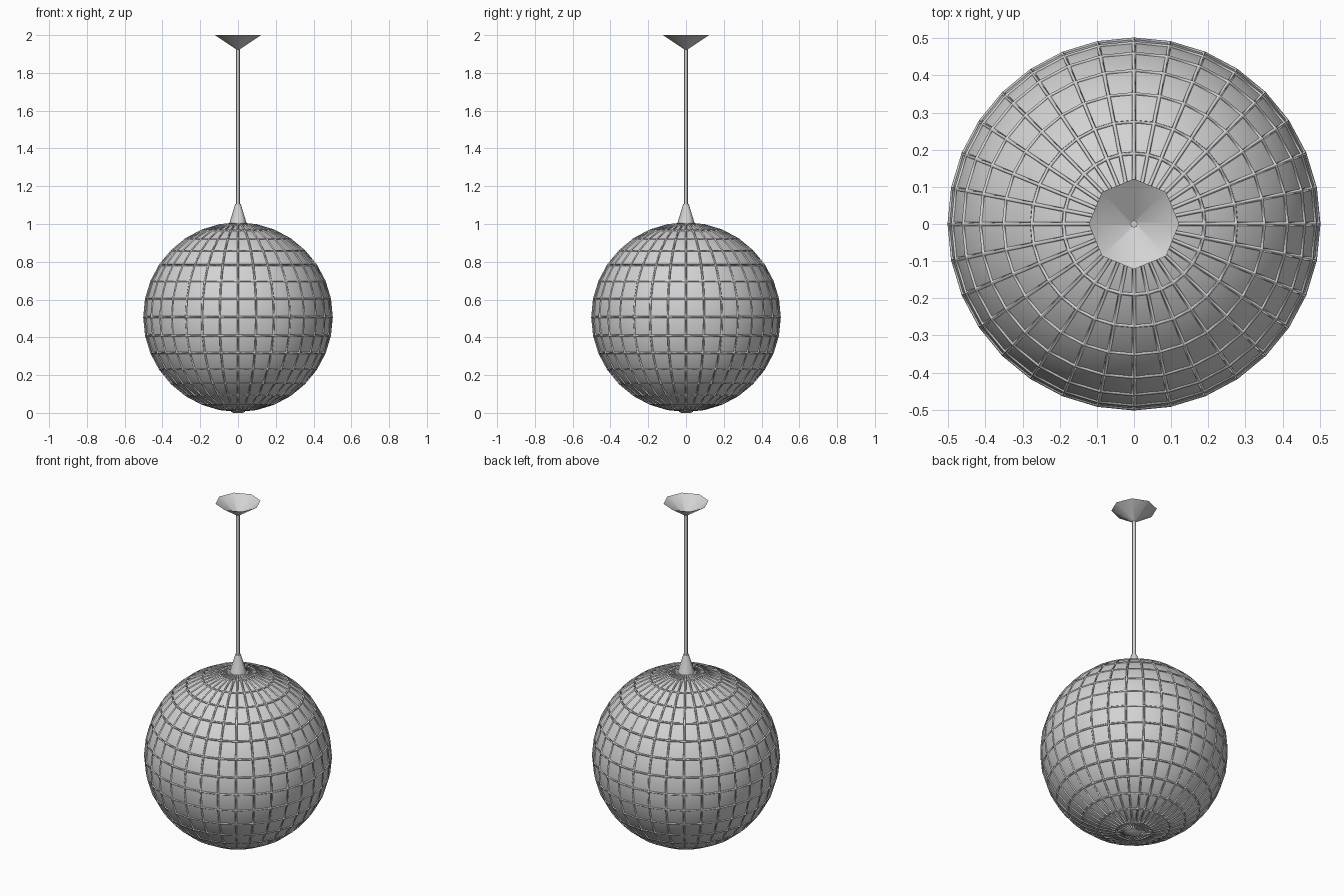
import bpy
import math

cube = bpy.data.objects.get("Cube")
if cube:
    bpy.data.objects.remove(cube, do_unlink=True)

# One pale grey for the whole lamp
grey = bpy.data.materials.new("pale grey")
grey.use_nodes = True
grey.diffuse_color = (0.65, 0.65, 0.65, 1)
grey.node_tree.nodes["Principled BSDF"].inputs["Base Color"].default_value = grey.diffuse_color

CENTRE = 0.507
RADIUS = 0.497


def finish(name, angle):
    obj = bpy.context.object
    obj.name = name
    obj.data.materials.append(grey)
    bpy.ops.object.shade_smooth_by_angle(angle=math.radians(angle))
    return obj


def globe(name):
    bpy.ops.mesh.primitive_uv_sphere_add(
        segments=32, ring_count=16, radius=RADIUS, location=(0, 0, CENTRE))
    return finish(name, 60)


def taper(name, low, high, r_low, r_high, fill="NGON"):
    bpy.ops.mesh.primitive_cone_add(
        vertices=8, radius1=r_low, radius2=r_high, depth=high - low,
        end_fill_type=fill, location=(0, 0, (low + high) / 2))
    return finish(name, 50)


# Smooth round shade
globe("globe_shade")

# Lattice of thin wires along every edge of the shade
lattice = globe("wire_lattice")
wire = lattice.modifiers.new("wires", "WIREFRAME")
wire.thickness = 0.01
wire.use_even_offset = True
wire.use_replace = True

# Small plate closing the lattice underneath
taper("bottom_plate", 0, 0.007, 0.025, 0.04)

# Collar, hanging rod and open ceiling cup
taper("collar", 0.99, 1.105, 0.05, 0.015)
taper("hanging_rod", 1.09, 1.94, 0.01, 0.01)
taper("ceiling_cup", 1.925, 2.0, 0.01, 0.122, fill="NOTHING")
